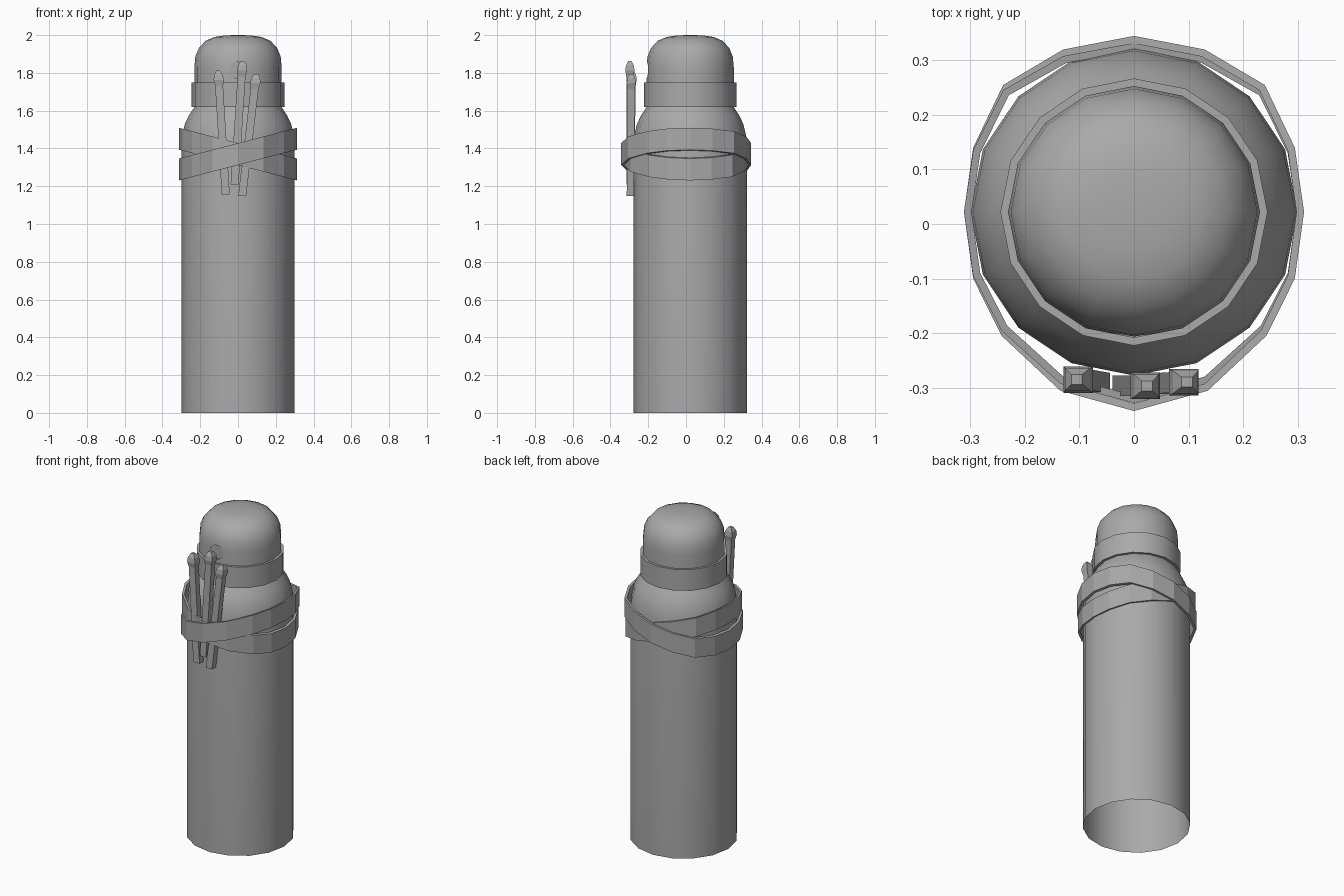
import bpy, bmesh, math
from mathutils import Vector

cube = bpy.data.objects.get("Cube")
if cube:
    bpy.data.objects.remove(cube)

CY = 0.022      # bottle axis in y
SIDES = 16

grey = bpy.data.materials.new("plain_grey")
grey.use_nodes = True
colour = (0.4, 0.4, 0.4, 1)
grey.diffuse_color = colour
grey.node_tree.nodes["Principled BSDF"].inputs["Base Color"].default_value = colour


def make(name, rings, closed=False, caps=(False, False), smooth=None):
    """Skin a list of equal-length point rings."""
    bm = bmesh.new()
    loops = [[bm.verts.new(p) for p in ring] for ring in rings]
    pairs = list(zip(loops, loops[1:]))
    if closed:
        pairs.append((loops[-1], loops[0]))
    for a, b in pairs:
        n = len(a)
        for i in range(n):
            j = (i + 1) % n
            bm.faces.new((a[i], a[j], b[j], b[i]))
    if caps[0]:
        bm.faces.new(loops[0][::-1])
    if caps[1]:
        bm.faces.new(loops[-1])
    mesh = bpy.data.meshes.new(name)
    bm.to_mesh(mesh)
    bm.free()
    mesh.materials.append(grey)
    ob = bpy.data.objects.new(name, mesh)
    bpy.context.collection.objects.link(ob)
    if smooth:
        shade(ob, smooth)
    return ob


def shade(ob, angle):
    bpy.ops.object.select_all(action='DESELECT')
    ob.select_set(True)
    bpy.context.view_layer.objects.active = ob
    bpy.ops.object.shade_smooth_by_angle(angle=math.radians(angle))


def lathe(name, profile, **kw):
    turn = [math.tau * i / SIDES for i in range(SIDES)]
    rings = [[(r * math.cos(t), CY + r * math.sin(t), z) for t in turn]
             for r, z in profile]
    return make(name, rings, **kw)


# Bottle: open underneath, rounded shoulder
lathe("bottle_body", [(.3, 0), (.3, 1.42), (.296, 1.47), (.281, 1.53),
                      (.26, 1.575), (.23, 1.62)], smooth=40)
lathe("cap_collar", [(.225, 1.62), (.245, 1.62), (.245, 1.75), (.225, 1.75)],
      closed=True, smooth=40)

# Domed cap with a shallow round dent at the front
dome = lathe("cap_dome", [(.231, 1.7), (.231, 1.83), (.226, 1.885), (.208, 1.93),
                          (.172, 1.97), (.125, 1.99), (.07, 1.998), (.02, 2)],
             caps=(True, True))
bpy.ops.mesh.primitive_cylinder_add(vertices=12, radius=.044, depth=.1,
                                    location=(-.005, CY - .269, 1.815),
                                    rotation=(math.pi / 2, 0, 0))
cutter = bpy.context.object
cutter.name = "dent_cutter"
cutter.data.materials.append(grey)
cutter.hide_render = True
dent = dome.modifiers.new("dent", 'BOOLEAN')
dent.operation = 'DIFFERENCE'
dent.object = cutter
bpy.context.view_layer.objects.active = dome
bpy.ops.object.modifier_apply(modifier="dent")
bpy.data.objects.remove(cutter)
shade(dome, 40)

# Crossed straps: one outline, sheared opposite ways, bulging over the sticks
half = [(0, -.343), (.135, -.306), (.243, -.205), (.295, -.1), (.312, .022),
        (.295, .14), (.24, .255), (.13, .32), (0, .345)]
outline = half + [(-x, y) for x, y in half[-2:0:-1]]


def strap(name, slope, squash):
    outer = [Vector((x, CY + (y - CY) * squash)) for x, y in outline]
    centre = Vector((0, CY))
    inner = [p - (p - centre).normalized() * .014 for p in outer]
    rings = [[(p.x, p.y, 1.37 + slope * p.x + h) for p in loop]
             for loop, h in ((outer, -.058), (outer, .058),
                             (inner, .058), (inner, -.058))]
    make(name, rings, closed=True)


strap("outer_strap", .26, 1)
strap("inner_strap", -.26, .96)


# Square sticks with tapered heads, tucked behind the straps
def stick(name, foot, tip):
    foot, tip = Vector(foot), Vector(tip)
    axis = tip - foot
    rings = []
    for back, w in ((axis.length, .021), (.08, .021), (.05, .027), (.022, .023), (0, .01)):
        c = tip - axis.normalized() * back
        rings.append([(c.x + sx * w, c.y + sy * w * .9, c.z)
                      for sx, sy in ((-1, -1), (1, -1), (1, 1), (-1, 1))])
    make(name, rings, caps=(True, True))


stick("right_stick", (-.065, -.292, 1.157), (-.105, -.285, 1.812))
stick("middle_stick", (-.018, -.297, 1.21), (.024, -.297, 1.862))
stick("left_stick", (.022, -.295, 1.147), (.097, -.29, 1.795))
